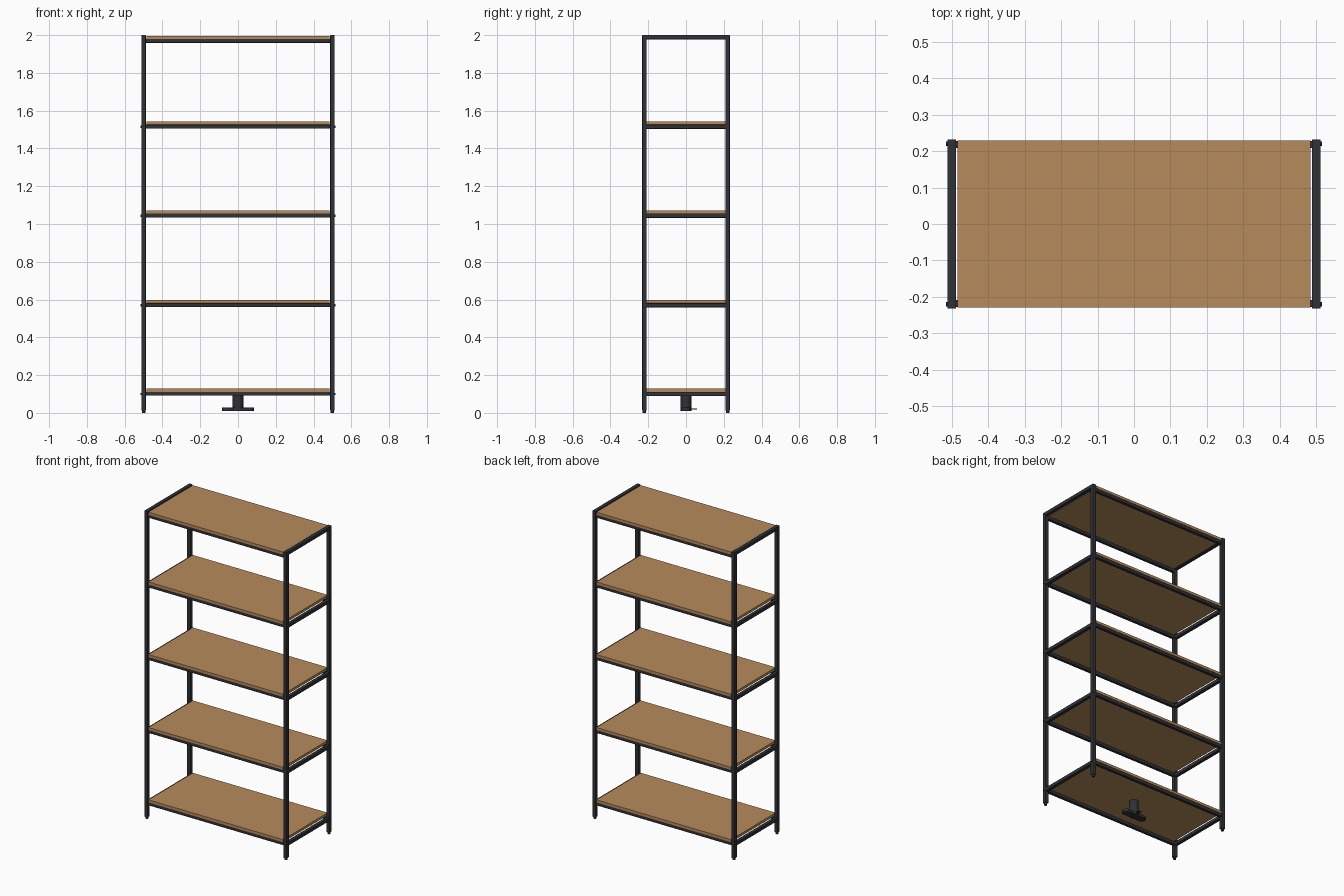
import bpy, math

if "Cube" in bpy.data.objects:
    bpy.data.objects.remove(bpy.data.objects["Cube"])


def material(name, rgb):
    m = bpy.data.materials.new(name)
    m.diffuse_color = (*rgb, 1)
    m.use_nodes = True
    m.node_tree.nodes["Principled BSDF"].inputs["Base Color"].default_value = m.diffuse_color
    return m


WOOD = material("warm_wood", (0.47, 0.26, 0.105))
METAL = material("dark_metal", (0.030, 0.031, 0.035))


def box(name, x, y, z, mat, bevel=0.0):
    """Box from (min, max) ranges on each axis."""
    c = [(a[0] + a[1]) / 2 for a in (x, y, z)]
    bpy.ops.mesh.primitive_cube_add(size=1, location=c)
    o = bpy.context.object
    o.name = name
    o.scale = [a[1] - a[0] for a in (x, y, z)]
    bpy.ops.object.transform_apply(location=False, rotation=False, scale=True)
    o.data.materials.append(mat)
    if bevel:
        b = o.modifiers.new("soft_edges", 'BEVEL')
        b.width = bevel
        b.segments = 2
    return o


def cylinder(name, loc, r, h, axis='Z', sides=20):
    rot = {'X': (0, math.pi / 2, 0), 'Y': (math.pi / 2, 0, 0), 'Z': (0, 0, 0)}[axis]
    bpy.ops.mesh.primitive_cylinder_add(vertices=sides, radius=r, depth=h,
                                        location=loc, rotation=rot)
    o = bpy.context.object
    o.name = name
    o.data.materials.append(METAL)
    bpy.ops.object.shade_smooth_by_angle()
    return o


def span(a, b, s):
    return (a, b) if s > 0 else (-b, -a)


LEVELS = [0.128, 0.598, 1.072, 1.543, 1.996]    # board top heights
T = 0.017                                       # board thickness

# corner posts with small feet
for sx in (-1, 1):
    for sy in (-1, 1):
        box("corner_post", span(0.488, 0.512, sx), span(0.208, 0.232, sy),
            (0.012, 1.99), METAL, 0.003)
        cylinder("post_foot", (sx * 0.5, sy * 0.22, 0.007), 0.009, 0.014)

# shelves: board, long rails below it, end rails and bolts
for i, top in enumerate(LEVELS):
    low = top - T
    box("shelf_board", (-0.484, 0.484), (-0.229, 0.229), (low, top), WOOD)
    for s in (-1, 1):
        box("long_rail", (-0.49, 0.49), span(0.208, 0.228, s),
            (low - 0.020, low), METAL, 0.002)
        if i < 4:
            box("end_rail", span(0.489, 0.511, s), (-0.21, 0.21),
                (low - 0.022, low), METAL, 0.002)
            for sy in (-1, 1):
                cylinder("rail_bolt", (s * 0.512, sy * 0.22, low - 0.011),
                         0.006, 0.006, 'X', 12)
        else:
            box("top_end_rail", span(0.488, 0.512, s), (-0.232, 0.232),
                (1.978, 2.0), METAL, 0.002)

# centre support foot under the lowest shelf
cylinder("support_stem", (0, 0, 0.061), 0.028, 0.10, sides=24)
box("support_base", (-0.062, 0.062), (-0.024, 0.024), (0.01, 0.028), METAL, 0.003)
for s in (-1, 1):
    cylinder("support_pad", (s * 0.06, 0, 0.019), 0.024, 0.018)
box("support_lever", (-0.008, 0.008), (0.02, 0.058), (0.018, 0.024), METAL)
